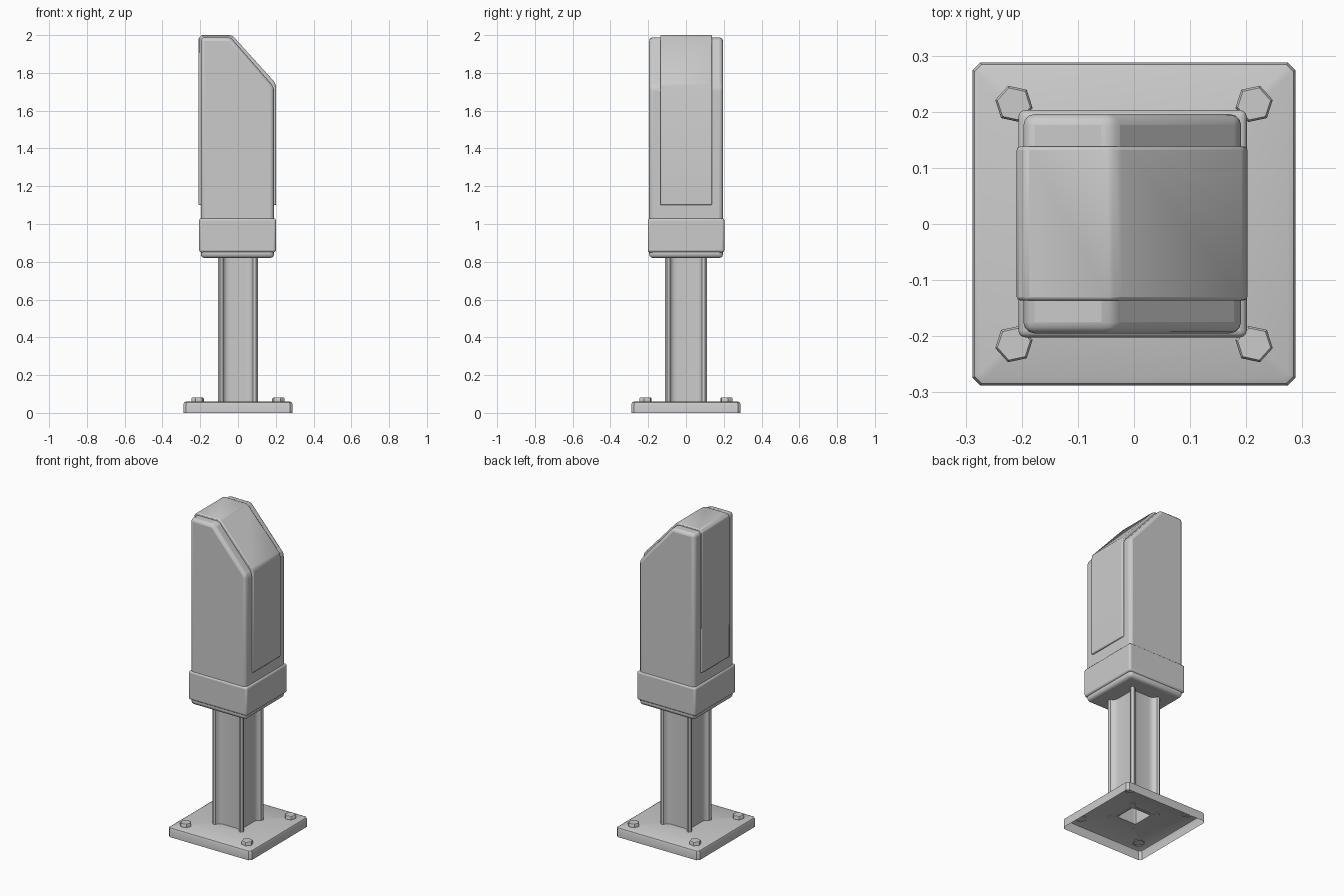
import bpy, bmesh, math

if "Cube" in bpy.data.objects:
    bpy.data.objects.remove(bpy.data.objects["Cube"])


def finish(bm, name, bevel=0.0, segments=3):
    bmesh.ops.recalc_face_normals(bm, faces=bm.faces[:])
    me = bpy.data.meshes.new(name)
    bm.to_mesh(me)
    bm.free()
    ob = bpy.data.objects.new(name, me)
    bpy.context.collection.objects.link(ob)
    if bevel:
        mod = ob.modifiers.new("Bevel", 'BEVEL')
        mod.width, mod.segments = bevel, segments
        mod.limit_method = 'ANGLE'
        mod.angle_limit = math.radians(25)
    bpy.ops.object.select_all(action='DESELECT')
    ob.select_set(True)
    bpy.context.view_layer.objects.active = ob
    bpy.ops.object.shade_smooth_by_angle(angle=math.radians(35))
    return ob


def loft(loops, name, cap_start=False, cap_end=False, bevel=0.0, segments=3):
    """Skin a list of equal-length closed point loops."""
    bm = bmesh.new()
    rings = [[bm.verts.new(p) for p in loop] for loop in loops]
    for a, b in zip(rings, rings[1:]):
        for i in range(len(a)):
            j = (i + 1) % len(a)
            bm.faces.new((a[i], a[j], b[j], b[i]))
    if cap_start:
        bm.faces.new(rings[0])
    if cap_end:
        bm.faces.new(rings[-1])
    return finish(bm, name, bevel, segments)


def extrude_y(profile, y0, y1, name, bevel, segments=3):
    loops = [[(x, y, z) for x, z in profile] for y in (y0, y1)]
    return loft(loops, name, True, True, bevel, segments)


def cut_square(h, c, z):
    """Square of half size h with corners cut by c."""
    pts = [(h, -h + c), (h, h - c), (h - c, h), (-h + c, h),
           (-h, h - c), (-h, -h + c), (-h + c, -h), (h - c, -h)]
    return [(x, y, z) for x, y in pts]


# base plate: open underneath, with a square hole under the post
loft([cut_square(0.288, 0.014, 0.0), cut_square(0.288, 0.014, 0.047),
      cut_square(0.284, 0.012, 0.056), cut_square(0.274, 0.010, 0.061),
      cut_square(0.066, 0.002, 0.061)], "base_plate")

# hexagonal bolts, mirrored into the four corners
for sx in (-1, 1):
    for sy in (-1, 1):
        def hexagon(r, z):
            return [(sx * (0.214 + r * math.cos(math.radians(12 + 60 * i))),
                     sy * (0.214 + r * math.sin(math.radians(12 + 60 * i))), z)
                    for i in range(6)]
        loft([hexagon(0.034, 0.055), hexagon(0.034, 0.076), hexagon(0.030, 0.081)],
             "bolt", cap_end=True)

# extruded post: square core with scooped arms ending in corner ribs
quarter = [(0.078, 0.045), (0.080, 0.062), (0.088, 0.075), (0.104, 0.083),
           (0.109, 0.098), (0.098, 0.109), (0.083, 0.104), (0.075, 0.088),
           (0.062, 0.080), (0.045, 0.078)]
section = []
for k in range(4):
    c, s = round(math.cos(k * math.pi / 2)), round(math.sin(k * math.pi / 2))
    section += [((x * c - y * s) * 0.97, (x * s + y * c) * 1.03) for x, y in quarter]


def post_loop(z):
    return [(x, y, z) for x, y in section]


def core_loop(z):
    h = 0.066
    out = []
    for x, y in section:
        m = max(abs(x), abs(y))
        out.append((x / m * h, y / m * h, z))
    return out


loft([core_loop(0.83), core_loop(0.058), post_loop(0.058), post_loop(0.83)], "post")

# housing body with sloped top
extrude_y([(-0.197, 0.82), (0.191, 0.82), (0.191, 1.725), (-0.038, 1.988), (-0.197, 1.988)],
          -0.195, 0.196, "housing_body", 0.02)

# raised band wrapping over left side, top and slope
extrude_y([(-0.209, 1.10), (0.202, 1.10), (0.202, 1.725), (0.195, 1.750),
           (-0.022, 1.990), (-0.042, 2.0), (-0.193, 2.0), (-0.209, 1.984)],
          -0.136, 0.138, "wrap_band", 0.006, 2)

# collar around the lower housing
extrude_y([(-0.206, 0.85), (0.201, 0.85), (0.201, 1.03), (-0.206, 1.03)],
          -0.202, 0.203, "collar", 0.012)
